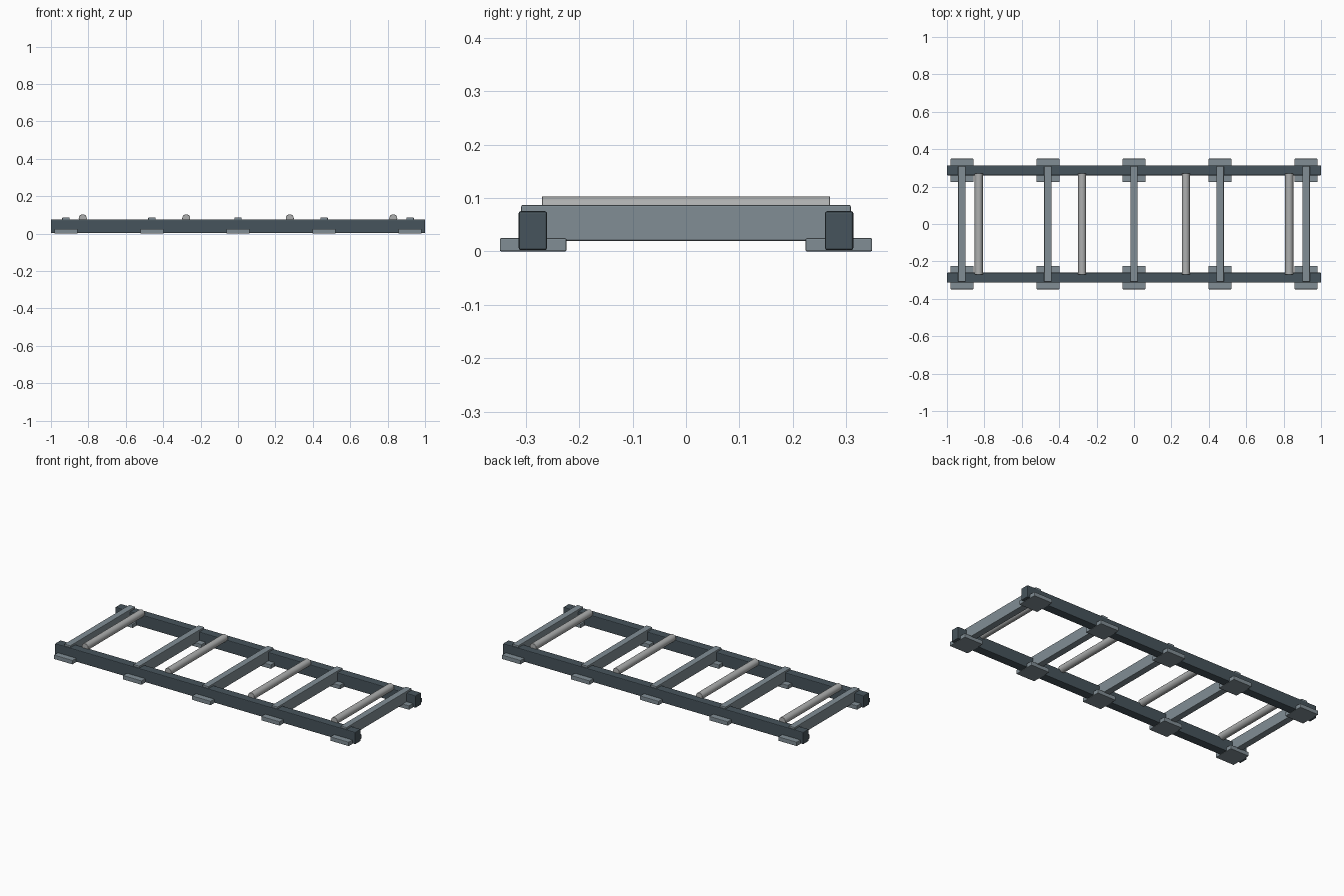
import bpy, math

if "Cube" in bpy.data.objects:
    bpy.data.objects.remove(bpy.data.objects["Cube"])


def material(name, rgb):
    m = bpy.data.materials.new(name)
    m.diffuse_color = (*rgb, 1.0)
    m.use_nodes = True
    m.node_tree.nodes["Principled BSDF"].inputs["Base Color"].default_value = m.diffuse_color
    return m


DARK = material("dark steel", (0.062, 0.088, 0.106))
GREY = material("blue grey steel", (0.22, 0.27, 0.30))
ROLL = material("light roller metal", (0.42, 0.43, 0.43))


def finish(ob, name, mat, bevel):
    ob.name = name
    ob.data.materials.append(mat)
    mod = ob.modifiers.new("edge", 'BEVEL')
    mod.width = bevel
    mod.segments = 2
    mod.limit_method = 'ANGLE'
    mod.angle_limit = math.radians(40)
    return ob


def box(name, mat, centre, size, bevel=0.003):
    bpy.ops.mesh.primitive_cube_add(size=1, location=centre)
    ob = bpy.context.object
    ob.scale = size
    bpy.ops.object.transform_apply(location=False, rotation=False, scale=True)
    return finish(ob, name, mat, bevel)


BAR_X = [-0.92, -0.46, 0.0, 0.46, 0.92]
ROLLER_X = [-0.83, -0.277, 0.277, 0.83]

# long side rails, each standing on foot pads
for side, label in ((-1, "front"), (1, "back")):
    box(label + "_rail", DARK, (0, side * 0.287, 0.039), (2.0, 0.053, 0.073), 0.004)
    for x in BAR_X:
        box(label + "_foot_pad", GREY, (x, side * 0.2865, 0.0125), (0.124, 0.125, 0.025))

# cross bars let into the rails
for x in BAR_X:
    box("cross_bar", GREY, (x, 0, 0.0535), (0.04, 0.618, 0.067))

# rollers between the rails
for x in ROLLER_X:
    bpy.ops.mesh.primitive_cylinder_add(vertices=20, radius=0.0215, depth=0.54,
                                        location=(x, 0, 0.082),
                                        rotation=(math.pi / 2, 0, 0))
    roller = bpy.context.object
    bpy.ops.object.shade_smooth_by_angle(angle=math.radians(35))
    finish(roller, "roller", ROLL, 0.0015)
